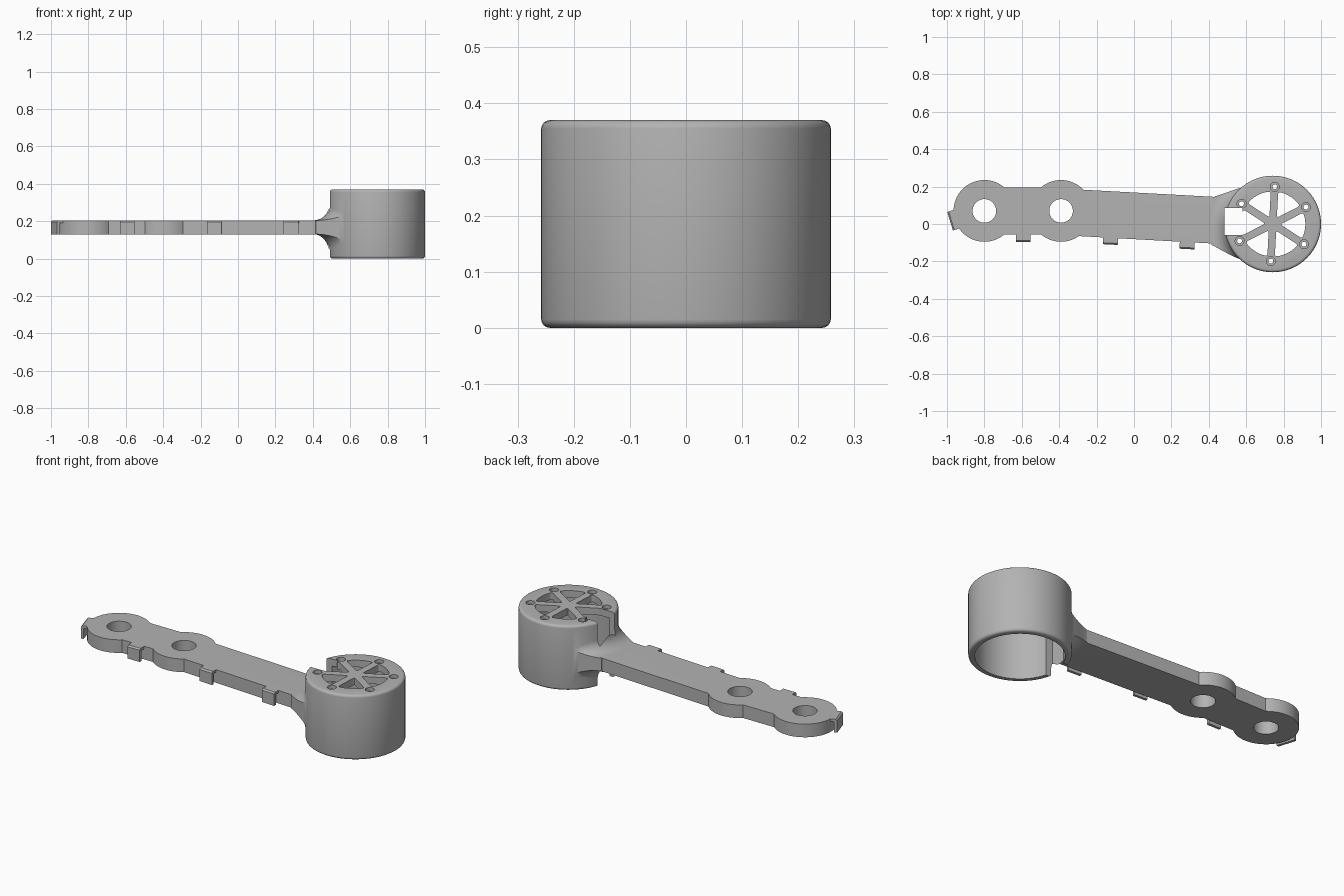
import bpy, bmesh, math
from mathutils import Matrix, Vector

cube = bpy.data.objects.get("Cube")
if cube:
    bpy.data.objects.remove(cube, do_unlink=True)

mat = bpy.data.materials.new("plain_grey")
mat.use_nodes = True
GREY = (0.45, 0.45, 0.45, 1)
mat.diffuse_color = GREY
mat.node_tree.nodes["Principled BSDF"].inputs["Base Color"].default_value = GREY

CUP = Vector((0.742, 0, 0))       # centre of the motor cup
LOW, HIGH, TOP = 0.13, 0.205, 0.37  # arm underside, arm top, cup top


def finish(bm, name):
    bmesh.ops.recalc_face_normals(bm, faces=bm.faces)
    me = bpy.data.meshes.new(name)
    bm.to_mesh(me)
    bm.free()
    me.materials.append(mat)
    ob = bpy.data.objects.new(name, me)
    bpy.context.collection.objects.link(ob)
    return ob


def prism(name, pts, z0, z1, matrix=None, round_by=0):
    """Extrude a flat outline upward, with optional rounded corners."""
    bm = bmesh.new()
    face = bm.faces.new([bm.verts.new((x, y, z0)) for x, y in pts])
    out = bmesh.ops.extrude_face_region(bm, geom=[face])
    bmesh.ops.translate(bm, vec=(0, 0, z1 - z0),
                        verts=[v for v in out["geom"] if isinstance(v, bmesh.types.BMVert)])
    if round_by:
        upright = [e for e in bm.edges
                   if abs(e.verts[0].co.z - e.verts[1].co.z) > 0.001
                   and e.calc_face_angle(0) > 0.5]
        bmesh.ops.bevel(bm, geom=upright, offset=round_by, segments=4,
                        profile=0.5, affect="EDGES")
    if matrix:
        bm.transform(matrix)
    return finish(bm, name)


def disc(name, x, y, r, z0, z1, n=64):
    pts = [(x + r * math.cos(math.tau * i / n), y + r * math.sin(math.tau * i / n))
           for i in range(n)]
    return prism(name, pts, z0, z1)


def box(name, x0, x1, y0, y1, z0, z1):
    return prism(name, [(x0, y0), (x1, y0), (x1, y1), (x0, y1)], z0, z1)


def combine(body, tool, operation):
    mod = body.modifiers.new("join", "BOOLEAN")
    mod.operation, mod.solver, mod.object = operation, "EXACT", tool
    bpy.context.view_layer.objects.active = body
    bpy.ops.object.modifier_apply(modifier=mod.name)
    bpy.data.objects.remove(tool, do_unlink=True)


def smooth(ob):
    bpy.ops.object.select_all(action="DESELECT")
    ob.select_set(True)
    bpy.context.view_layer.objects.active = ob
    bpy.ops.object.shade_smooth_by_angle(angle=math.radians(30))


# Cup: solid round body with softened rims
def make_cup():
    bm = bmesh.new()
    bmesh.ops.create_cone(bm, cap_ends=True, segments=96, radius1=0.258, radius2=0.258,
                          depth=TOP, matrix=Matrix.Translation(CUP + Vector((0, 0, TOP / 2))))
    rims = [e for e in bm.edges if abs(e.verts[0].co.z - e.verts[1].co.z) < 0.001]
    bmesh.ops.bevel(bm, geom=rims, offset=0.015, segments=4, profile=0.5, affect="EDGES")
    return finish(bm, "motor_arm")


# Neck: curved flare that hugs the cup and tapers into the arm
def make_neck(rings=14, cols=16):
    bm = bmesh.new()
    far, near = 0.345, 0.24
    upper, lower = [], []
    for i in range(rings + 1):
        u = i / rings
        r = far + (near - far) * u
        s = min(1, max(0, (0.34 - r) / 0.085))
        flare = 1 - math.sqrt(1 - s * s)
        wide = 0.148 + 0.059 * u ** 1.3
        thin = 0.113 + 0.094 * u ** 1.2
        up, low = [], []
        for j in range(cols + 1):
            v = 2 * j / cols - 1
            y = v * (wide if v > 0 else thin)
            x = CUP.x - math.sqrt(r * r - y * y)
            f = flare * (1 - 0.5 * v ** 4)
            up.append(bm.verts.new((x, y, HIGH - 0.0005 + 0.08 * f)))
            low.append(bm.verts.new((x, y, LOW + 0.0005 - 0.1 * f)))
        upper.append(up)
        lower.append(low)
    for i in range(rings):
        for j in range(cols):
            for g in (upper, lower):
                bm.faces.new((g[i][j], g[i + 1][j], g[i + 1][j + 1], g[i][j + 1]))
        for j in (0, cols):
            bm.faces.new((upper[i][j], upper[i + 1][j], lower[i + 1][j], lower[i][j]))
    for i in (0, rings):
        for j in range(cols):
            bm.faces.new((upper[i][j], upper[i][j + 1], lower[i][j + 1], lower[i][j]))
    return finish(bm, "neck")


body = make_cup()
combine(body, make_neck(), "UNION")

# Arm: tapered bar with two round mounting pads
bar = [(-0.8, 0.195), (-0.39, 0.195), (-0.38, 0.189), (0.47, 0.143),
       (0.47, -0.107), (-0.38, -0.06), (-0.39, -0.055), (-0.8, -0.055)]
combine(body, prism("bar", bar, LOW, HIGH), "UNION")
PADS = (-0.8, -0.39)
for x in PADS:
    combine(body, disc("pad", x, 0.07, 0.165, LOW, HIGH), "UNION")
for x in PADS:
    combine(body, disc("pad_hole", x, 0.07, 0.063, 0, TOP), "DIFFERENCE")

# Hollow of the cup, open at the bottom, and the cable slot
combine(body, disc("hollow", CUP.x, 0, 0.225, -0.1, 0.33, 96), "DIFFERENCE")
combine(body, box("slot", 0.483, 0.58, -0.058, 0.085, -0.1, 0.5), "DIFFERENCE")

# Six windows between the spokes, and a screw hole at the end of each spoke
HALF, RIM = 0.02, 0.174
for k in range(6):
    a = math.radians(27 + 60 * k)
    inner = HALF / math.sin(math.radians(30))
    edge = math.asin(HALF / RIM)
    pts = [(inner * math.cos(a + math.radians(30)), inner * math.sin(a + math.radians(30)))]
    for i in range(13):
        t = a + edge + (math.radians(60) - 2 * edge) * i / 12
        pts.append((RIM * math.cos(t), RIM * math.sin(t)))
    combine(body, prism("window", pts, 0.3, 0.45, Matrix.Translation(CUP), 0.012),
            "DIFFERENCE")
    hx, hy = CUP.x + 0.199 * math.cos(a), 0.199 * math.sin(a)
    combine(body, disc("recess", hx, hy, 0.024, 0.35, 0.45, 24), "DIFFERENCE")
    combine(body, disc("screw_hole", hx, hy, 0.013, 0.3, 0.45, 20), "DIFFERENCE")
smooth(body)


# Cable hooks: a thin top tab with a lip hanging down
def hook(name, x, y, degrees, width, depth):
    tab, lip = HIGH - 0.015, depth - 0.015
    profile = [(-0.012, tab), (lip, tab), (lip, LOW), (depth, LOW),
               (depth, HIGH - 0.008), (depth - 0.008, HIGH), (-0.012, HIGH)]
    # Profile lies in the outward / upward plane, extruded across the width
    stand = Matrix(((1, 0, 0, 0), (0, 0, 1, 0), (0, 1, 0, 0), (0, 0, 0, 1)))
    place = Matrix.Translation((x, y, 0)) @ Matrix.Rotation(math.radians(degrees), 4, "Z")
    smooth(prism(name, profile, -width / 2, width / 2, place @ stand))


hook("inner_hook", 0.285, -0.096, -93, 0.08, 0.038)
hook("middle_hook", -0.125, -0.073, -93, 0.08, 0.037)
hook("outer_hook", -0.593, -0.055, -90, 0.078, 0.04)
hook("tip_hook", -0.947, 0.026, 197, 0.104, 0.038)
